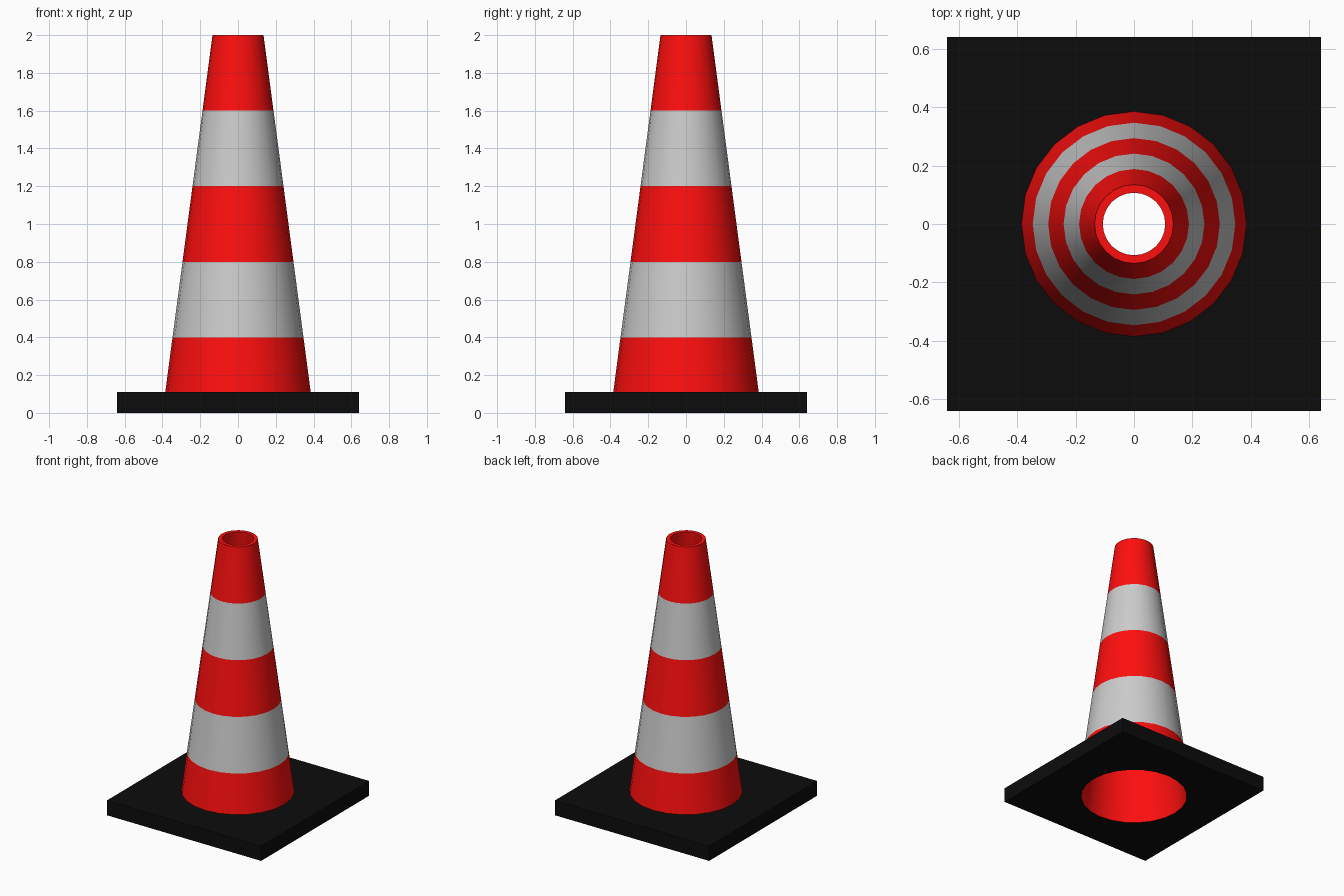
import bpy, bmesh
from math import cos, sin, tau, radians

if "Cube" in bpy.data.objects:
    bpy.data.objects.remove(bpy.data.objects["Cube"])

SIDES = 24


def material(name, rgb):
    m = bpy.data.materials.new(name)
    m.diffuse_color = (*rgb, 1)
    m.use_nodes = True
    m.node_tree.nodes["Principled BSDF"].inputs["Base Color"].default_value = m.diffuse_color
    return m


red = material("red_plastic", (1.0, 0.0045, 0.0045))
white = material("reflective_white", (0.8, 0.8, 0.8))
black = material("black_rubber", (0.0038, 0.0038, 0.0038))


def lathe(name, profile, mats, slots, caps=False):
    """Revolve (radius, z) points around z; slots gives the material of each band."""
    bm = bmesh.new()
    rings = [[bm.verts.new((r * cos(tau * i / SIDES), r * sin(tau * i / SIDES), z))
              for i in range(SIDES)] for r, z in profile]
    for a, b, slot in zip(rings, rings[1:], slots):
        for i in range(SIDES):
            j = (i + 1) % SIDES
            bm.faces.new((a[i], a[j], b[j], b[i])).material_index = slot
    if caps:
        bm.faces.new(rings[0][::-1])
        bm.faces.new(rings[-1])
    mesh = bpy.data.meshes.new(name)
    bm.to_mesh(mesh)
    bm.free()
    for m in mats:
        mesh.materials.append(m)
    ob = bpy.data.objects.new(name, mesh)
    bpy.context.collection.objects.link(ob)
    return ob


# Hollow cone: striped outside, open top rim, plain red inside down to the ground
def outer(z):
    return 0.385 - 0.25 * (z - 0.11) / 1.89


profile = [(outer(z), z) for z in (0.11, 0.4, 0.8, 1.2, 1.6, 2.0)]
profile += [(0.107, 2.0), (0.369, 0.0)]
cone = lathe("striped_cone", profile, [red, white], [0, 1, 0, 1, 0, 0, 0])
bpy.context.view_layer.objects.active = cone
cone.select_set(True)
bpy.ops.object.shade_smooth_by_angle(angle=radians(35))
cone.select_set(False)

# Square base with a round opening under the cone
bpy.ops.mesh.primitive_cube_add(size=1, location=(0, 0, 0.055))
base = bpy.context.object
base.name = "base_plate"
base.scale = (1.28, 1.28, 0.11)
bpy.ops.object.transform_apply(location=True, scale=True)
base.data.materials.append(black)

cutter = lathe("base_hole_cutter", [(0.367, -0.02), (0.387, 0.13)], [black], [0], caps=True)
cut = base.modifiers.new("hole", 'BOOLEAN')
cut.operation = 'DIFFERENCE'
cut.solver = 'EXACT'
cut.object = cutter
bpy.context.view_layer.objects.active = base
bpy.ops.object.modifier_apply(modifier=cut.name)
bpy.data.objects.remove(cutter)
